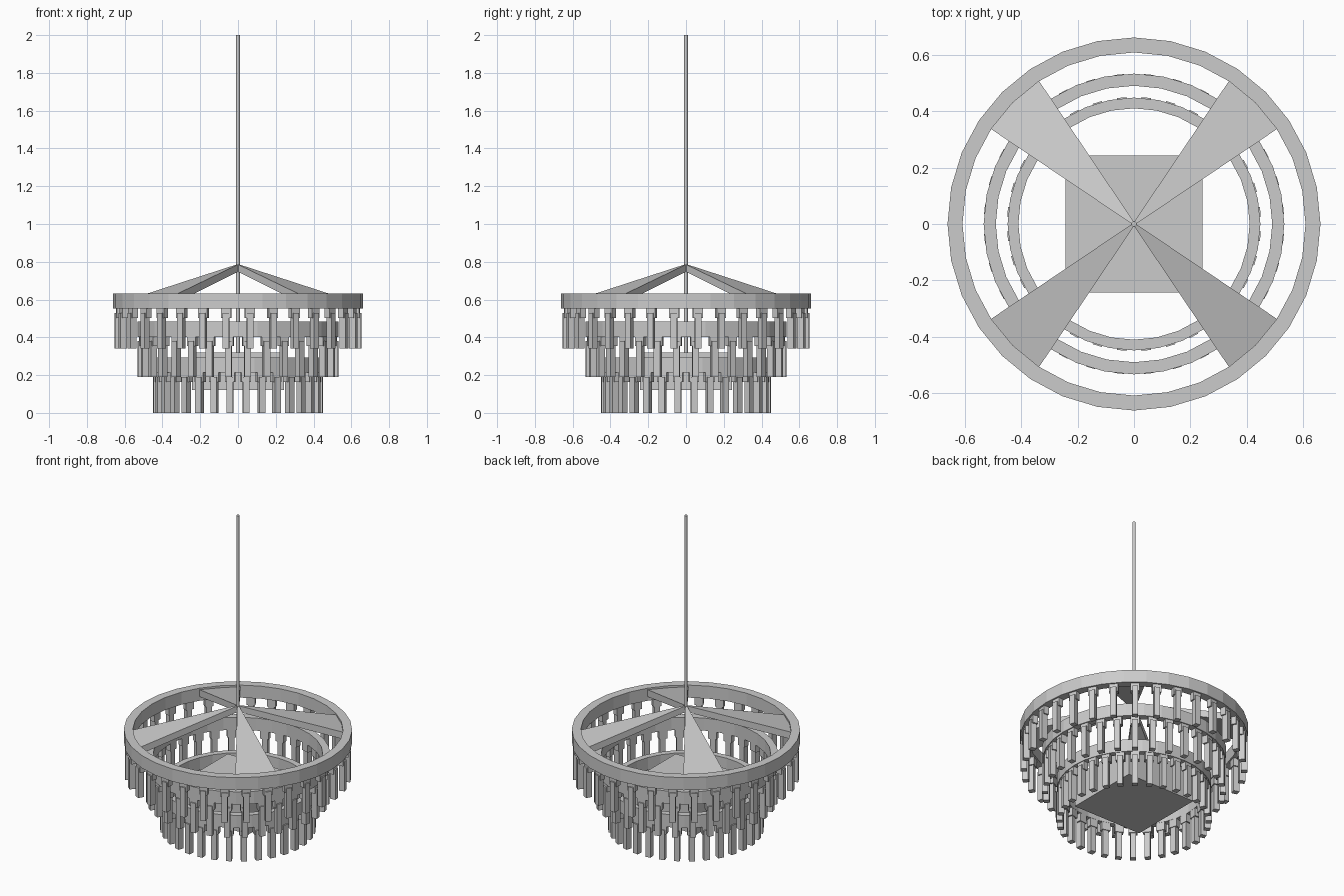
import bpy, bmesh
from math import pi
from mathutils import Matrix, Vector

if "Cube" in bpy.data.objects:
    bpy.data.objects.remove(bpy.data.objects["Cube"])

N = 32  # sides per ring, pendants per tier


def finish(bm, name):
    bmesh.ops.recalc_face_normals(bm, faces=bm.faces)
    me = bpy.data.meshes.new(name)
    bm.to_mesh(me)
    bm.free()
    ob = bpy.data.objects.new(name, me)
    bpy.context.collection.objects.link(ob)
    return ob


def add_box(bm, lo, hi, rot=0.0):
    lo, hi = Vector(lo), Vector(hi)
    m = (Matrix.Rotation(rot, 4, 'Z') @ Matrix.Translation((lo + hi) / 2)
         @ Matrix.Diagonal((*(hi - lo), 1)))
    bmesh.ops.create_cube(bm, size=1, matrix=m)


def ring(name, r_in, r_out, z0, z1):
    bm = bmesh.new()
    loops = []
    for i in range(N):
        rot = Matrix.Rotation(2 * pi * i / N, 3, 'Z')
        loops.append([bm.verts.new(rot @ Vector((r, 0, z)))
                      for r, z in ((r_in, z0), (r_out, z0), (r_out, z1), (r_in, z1))])
    for i in range(N):
        a, b = loops[i], loops[(i + 1) % N]
        for k in range(4):
            j = (k + 1) % 4
            bm.faces.new((a[k], b[k], b[j], a[j]))
    finish(bm, name)


def pendants(name, r, z_top):
    # wide hanger cap with a narrower long rod, repeated around the ring
    caps, rods = bmesh.new(), bmesh.new()
    for i in range(N):
        a = 2 * pi * (i + 0.5) / N
        add_box(caps, (r - 0.02, -0.026, z_top - 0.05), (r + 0.013, 0.026, z_top + 0.002), a)
        add_box(rods, (r - 0.015, -0.017, z_top - 0.213), (r + 0.021, 0.017, z_top - 0.023), a)
    finish(caps, name + "_caps")
    finish(rods, name + "_rods")


# three tiers: inner radius, outer radius, ring underside
for label, r_in, r_out, z in (("upper", 0.608, 0.661, 0.553),
                              ("middle", 0.49, 0.533, 0.403),
                              ("lower", 0.41, 0.448, 0.213)):
    ring(label + "_ring", r_in, r_out, z, z + 0.08)
    pendants(label + "_pendant", (r_in + r_out) / 2, z)

# central lamp box
bm = bmesh.new()
add_box(bm, (-0.243, -0.243, 0.12), (0.243, 0.243, 0.32))
finish(bm, "lamp_box")

# hanging pole
bm = bmesh.new()
bmesh.ops.create_cone(bm, cap_ends=True, segments=12, radius1=0.01, radius2=0.01,
                      depth=1.69, matrix=Matrix.Translation((0, 0, 1.155)))
finish(bm, "hanging_pole")

# four wedge-shaped support arms on the diagonals
bm = bmesh.new()
for i in range(4):
    rot = Matrix.Rotation(pi / 4 + i * pi / 2, 3, 'Z')
    v = [bm.verts.new(rot @ Vector((r, s * w, z)))
         for r, w, zs in ((0.0, 0.004, (0.748, 0.787)), (0.615, 0.124, (0.573, 0.618)))
         for z in zs for s in (-1, 1)]
    for f in ((0, 1, 3, 2), (4, 5, 7, 6), (0, 1, 5, 4), (2, 3, 7, 6), (0, 2, 6, 4), (1, 3, 7, 5)):
        bm.faces.new([v[k] for k in f])
finish(bm, "support_arms")
